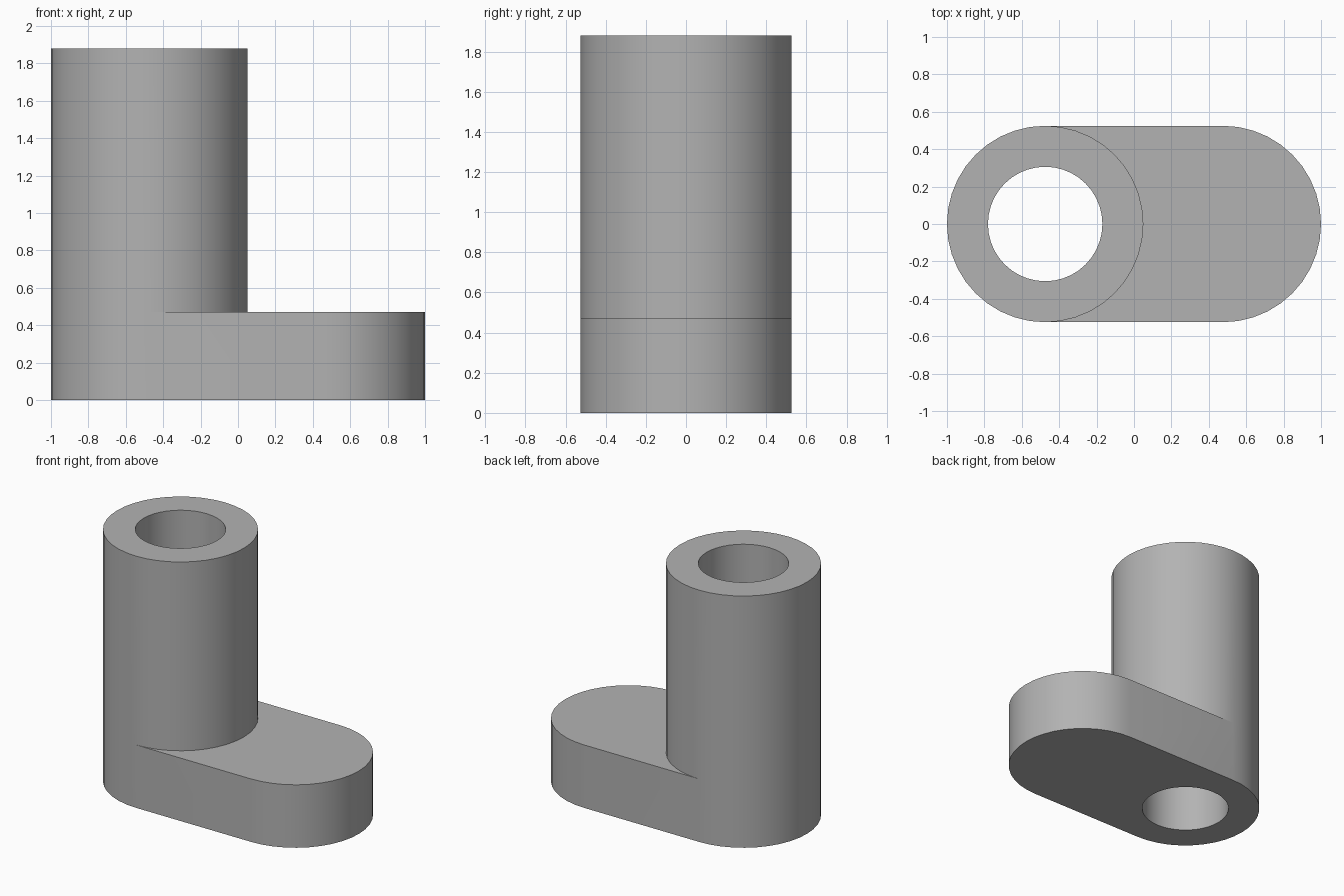
import bpy
import bmesh
from math import sin, cos, pi

cube = bpy.data.objects.get("Cube")
if cube:
    bpy.data.objects.remove(cube, do_unlink=True)

SEGMENTS = 40
QUARTER = SEGMENTS // 4
CENTRE = 0.475
OUTER, BORE = 0.525, 0.306
FOOT_HEIGHT, HEIGHT = 0.47, 1.88

grey = bpy.data.materials.new("neutral_grey")
grey.use_nodes = True
colour = (0.45, 0.45, 0.45, 1)
grey.diffuse_color = colour
grey.node_tree.nodes["Principled BSDF"].inputs["Base Color"].default_value = colour

bm = bmesh.new()


def ring(x, radius, z, start=0, count=SEGMENTS):
    angles = [2 * pi * (start + i) / SEGMENTS for i in range(count)]
    return [bm.verts.new((x + radius * cos(a), radius * sin(a), z)) for a in angles]


def strip(a, b, closed=True):
    n = len(a)
    for i in range(n if closed else n - 1):
        j = (i + 1) % n
        bm.faces.new((a[i], a[j], b[j], b[i]))


# Outer circles of the tube, starting at the front tangent point
bottom, middle, top = [ring(-CENTRE, OUTER, z, -QUARTER)
                       for z in (0, FOOT_HEIGHT, HEIGHT)]
# Bore circles and the rounded end of the foot
bore_bottom, bore_top = [ring(-CENTRE, BORE, z, -QUARTER) for z in (0, HEIGHT)]
end_bottom, end_top = [ring(CENTRE, OUTER, z, -QUARTER, 2 * QUARTER + 1)
                       for z in (0, FOOT_HEIGHT)]

# Tube walls, bore and ring-shaped ends
strip(middle, top)
strip(bore_bottom, bore_top)
strip(top, bore_top)
strip(bottom, bore_bottom)

# Foot side wall: round the far end, then back around the tube
half = 2 * QUARTER
back = slice(half, SEGMENTS)
strip(end_bottom + bottom[back] + bottom[:1],
      end_top + middle[back] + middle[:1], closed=False)
bm.faces.new((bottom[0], end_bottom[0], end_top[0], middle[0]))

# Flat foot faces between the tube and the rounded end
for inner, outer in ((bottom, end_bottom), (middle, end_top)):
    bm.faces.new(outer + inner[half::-1])

bmesh.ops.recalc_face_normals(bm, faces=bm.faces[:])
mesh = bpy.data.meshes.new("tube_with_foot")
bm.to_mesh(mesh)
bm.free()
mesh.materials.append(grey)

body = bpy.data.objects.new("tube_with_foot", mesh)
bpy.context.collection.objects.link(body)
bpy.context.view_layer.objects.active = body
body.select_set(True)
bpy.ops.object.shade_smooth_by_angle(angle=pi / 6)
